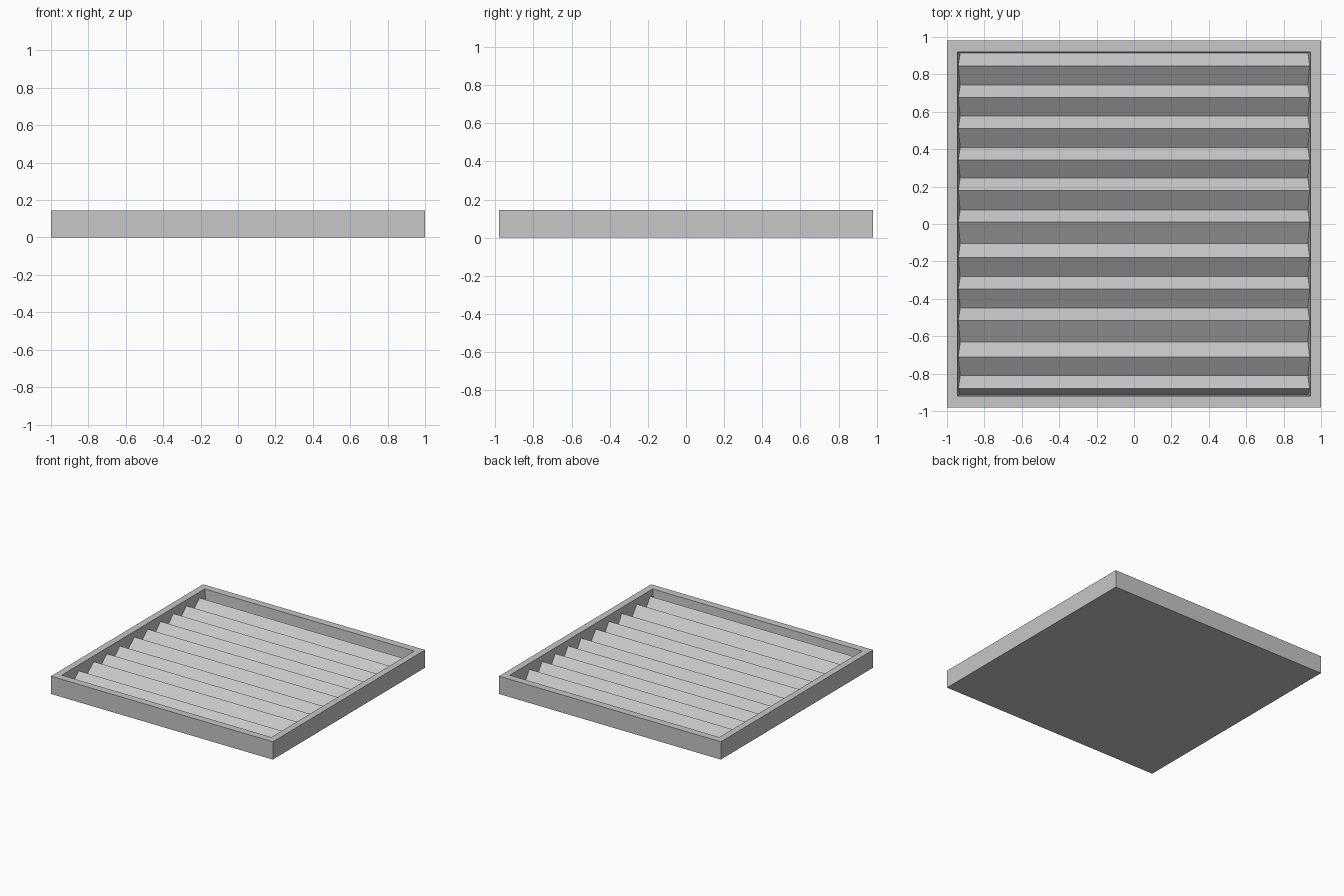
import bpy
import bmesh

cube = bpy.data.objects.get("Cube")
if cube:
    bpy.data.objects.remove(cube, do_unlink=True)

HEIGHT = 0.145
FLOOR = 0.028
RIDGE_Z = 0.102
VALLEY_Z = 0.03

grey = bpy.data.materials.new("light_grey")
grey.use_nodes = True
colour = (0.57, 0.57, 0.57, 1)
grey.diffuse_color = colour
grey.node_tree.nodes["Principled BSDF"].inputs["Base Color"].default_value = colour


def finish(bm, name):
    bmesh.ops.recalc_face_normals(bm, faces=bm.faces)
    mesh = bpy.data.meshes.new(name)
    bm.to_mesh(mesh)
    bm.free()
    mesh.materials.append(grey)
    obj = bpy.data.objects.new(name, mesh)
    bpy.context.collection.objects.link(obj)
    return obj


def wall_x(z):
    """Half width of the tapered recess at height z."""
    t = (z - FLOOR) / (HEIGHT - FLOOR)
    return 0.929 + 0.016 * t


# Tray frame: stacked rectangular rings, outside up and then down into the recess
rings = [(1, 0.98, 0), (1, 0.98, HEIGHT),
         (wall_x(HEIGHT), 0.92, HEIGHT), (wall_x(FLOOR), 0.915, FLOOR)]
bm = bmesh.new()
loops = [[bm.verts.new((sx * x, sy * y, z))
          for sx, sy in ((-1, -1), (1, -1), (1, 1), (-1, 1))] for x, y, z in rings]
for low, high in zip(loops, loops[1:]):
    for i in range(4):
        j = (i + 1) % 4
        bm.faces.new((low[i], low[j], high[j], high[i]))
bm.faces.new(loops[0])
bm.faces.new(loops[-1])
finish(bm, "tray_frame")

# Pleated sheet: zigzag profile running front to back, fitted to the side walls
ridges = [0.845, 0.677, 0.511, 0.343, 0.178, 0.01, -0.18, -0.347, -0.515, -0.71, -0.88]
valleys = [0.915, 0.742, 0.578, 0.41, 0.245, 0.075, -0.105, -0.28, -0.45, -0.632, -0.811]
profile = []
for valley, ridge in zip(valleys, ridges):
    profile += [(valley, VALLEY_Z), (ridge, RIDGE_Z)]
profile.append((-0.915, VALLEY_Z + 0.01))

bm = bmesh.new()
rows = [[bm.verts.new((side * wall_x(z), y, z)) for side in (-1, 1)] for y, z in profile]
for a, b in zip(rows, rows[1:]):
    bm.faces.new((a[0], b[0], b[1], a[1]))
sheet = finish(bm, "pleated_sheet")
for poly in sheet.data.polygons:
    if poly.normal.z < 0:
        poly.flip()
